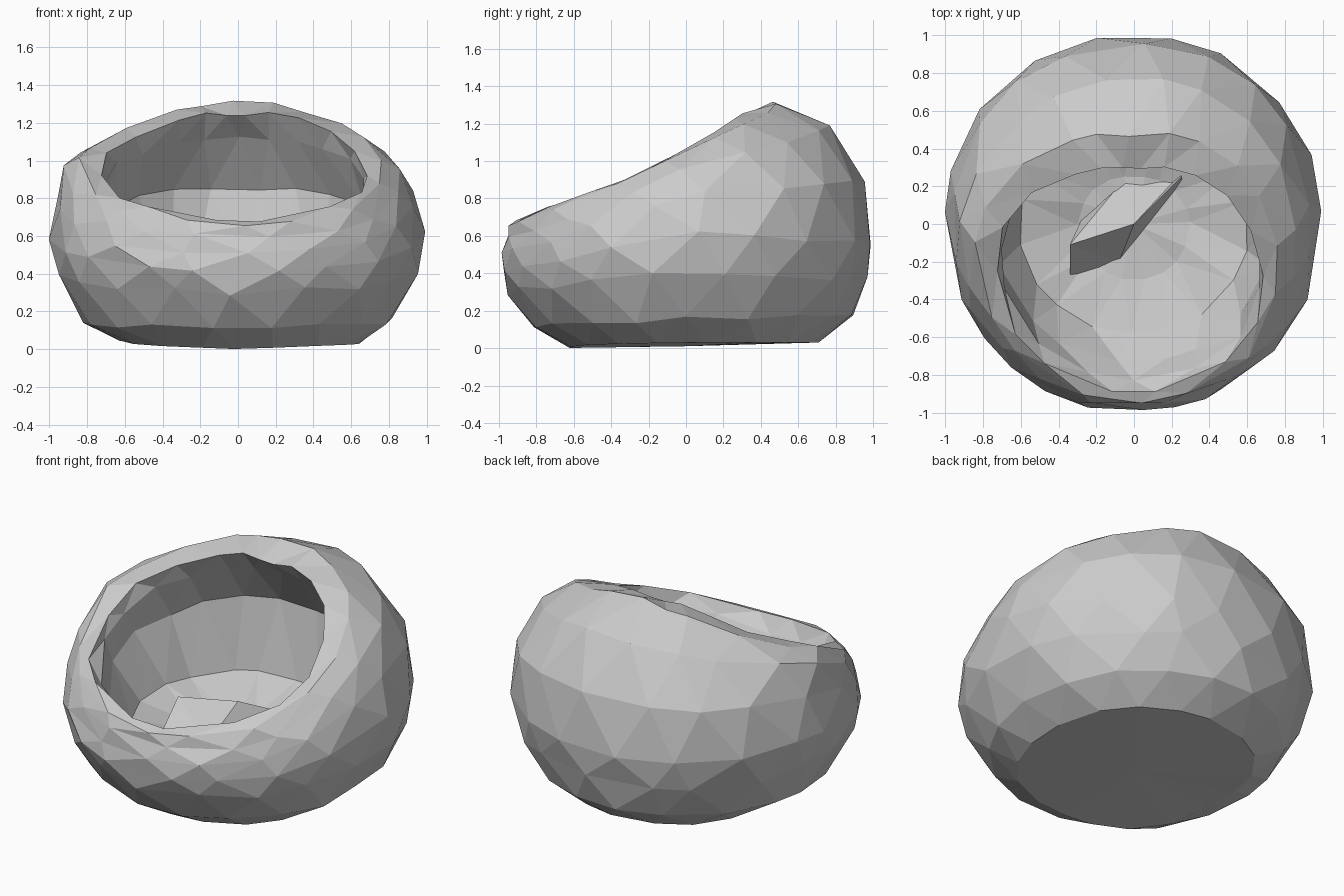
import bpy
import bmesh
import math
import random
from mathutils import Vector

default_cube = bpy.data.objects.get("Cube")
if default_cube:
    bpy.data.objects.remove(default_cube, do_unlink=True)

random.seed(4)
SEGMENTS = 18

# One stone colour
stone = bpy.data.materials.new("stone_grey")
stone.use_nodes = True
stone.diffuse_color = (0.6, 0.6, 0.6, 1)
stone.node_tree.nodes["Principled BSDF"].inputs["Base Color"].default_value = stone.diffuse_color

# Wall sections (radius, height) from the base, over the rim, down to the floor
front = [(.62, 0), (.83, .12), (.96, .3), (1, .42), (1, .5), (.97, .58),
         (.95, .64), (.91, .67), (.83, .6), (.73, .47), (.58, .32), (.3, .28)]
front_corner = [(.68, .02), (.84, .13), (.96, .34), (1, .47), (1, .57), (.97, .67),
                (.93, .75), (.88, .78), (.82, .7), (.75, .55), (.6, .34), (.3, .28)]
right_side = [(.62, .05), (.82, .15), (.96, .4), (1, .6), (.97, .8), (.93, .98),
              (.83, 1.05), (.69, 1.06), (.69, .97), (.75, .7), (.62, .38), (.3, .28)]
left_side = [(.64, .03), (.83, .16), (.97, .42), (1, .62), (.93, .84), (.85, .98),
             (.73, 1.06), (.61, 1.08), (.63, .98), (.73, .7), (.62, .38), (.3, .28)]
back_corner = [(.7, .03), (.87, .17), (.98, .38), (1.02, .58), (.98, .88), (.82, 1.12),
               (.58, 1.26), (.38, 1.25), (.48, 1.1), (.65, .84), (.6, .4), (.28, .3)]
back = [(.71, .03), (.91, .2), (.98, .4), (1, .55), (.96, .9), (.77, 1.21),
        (.46, 1.33), (.28, 1.24), (.42, 1.12), (.63, .87), (.55, .4), (.25, .3)]
sections = [front, front_corner, left_side, back_corner,
            back, back_corner, right_side, front_corner]


def wall_point(level, angle):
    """Blend neighbouring sections; angle runs from the front towards the left."""
    turn = angle % math.tau / math.tau * len(sections)
    index = int(turn) % len(sections)
    a = Vector(sections[index][level])
    b = Vector(sections[(index + 1) % len(sections)][level])
    radius, height = a.lerp(b, turn % 1)
    return Vector((radius * math.sin(angle), -radius * math.cos(angle), height))


def finish(name, bm):
    bmesh.ops.recalc_face_normals(bm, faces=bm.faces)
    mesh = bpy.data.meshes.new(name)
    bm.to_mesh(mesh)
    bm.free()
    mesh.materials.append(stone)
    obj = bpy.data.objects.new(name, mesh)
    bpy.context.collection.objects.link(obj)
    return obj


# Faceted hollow shell, with staggered rings making triangular facets
bm = bmesh.new()
step = math.tau / SEGMENTS
rings = []
for level in range(len(front)):
    ring = []
    for i in range(SEGMENTS):
        angle = (i + level % 2 / 2 + random.uniform(-.2, .2)) * step
        point = wall_point(level, angle)
        if level > 0:
            scale = random.uniform(.985, 1.005)
            point.x *= scale
            point.y *= scale
            point.z += random.uniform(-.02, .01)
        ring.append(bm.verts.new(point))
    rings.append(ring)

for level in range(len(rings) - 1):
    low, high = rings[level], rings[level + 1]
    for i in range(SEGMENTS):
        j = (i + 1) % SEGMENTS
        if level % 2 == 0:
            bm.faces.new((low[i], low[j], high[i]))
            bm.faces.new((low[j], high[j], high[i]))
        else:
            bm.faces.new((low[i], high[j], high[i]))
            bm.faces.new((low[i], low[j], high[j]))

# Close the underside and the inner floor
for ring, height in ((rings[0], .01), (rings[-1], .28)):
    centre = bm.verts.new((0, 0, height))
    for i in range(SEGMENTS):
        bm.faces.new((ring[i], ring[(i + 1) % SEGMENTS], centre))
finish("stone_bowl", bm)

# Angular ridge on the floor, tapering towards the back
bm = bmesh.new()
crest = [bm.verts.new(p) for p in ((-.34, -.11, .46), (0, 0, .48), (.25, .25, .36))]
gentle = [bm.verts.new(p) for p in ((-.28, .02, .26), (-.05, .24, .26), (.25, .27, .26))]
steep = [bm.verts.new(p) for p in ((-.34, -.31, .26), (-.08, -.2, .26), (.26, .22, .26))]
for foot in (gentle, steep):
    for i in range(2):
        bm.faces.new((crest[i], crest[i + 1], foot[i + 1]))
        bm.faces.new((crest[i], foot[i + 1], foot[i]))
for end in (0, 2):
    bm.faces.new((crest[end], gentle[end], steep[end]))
finish("floor_ridge", bm)
